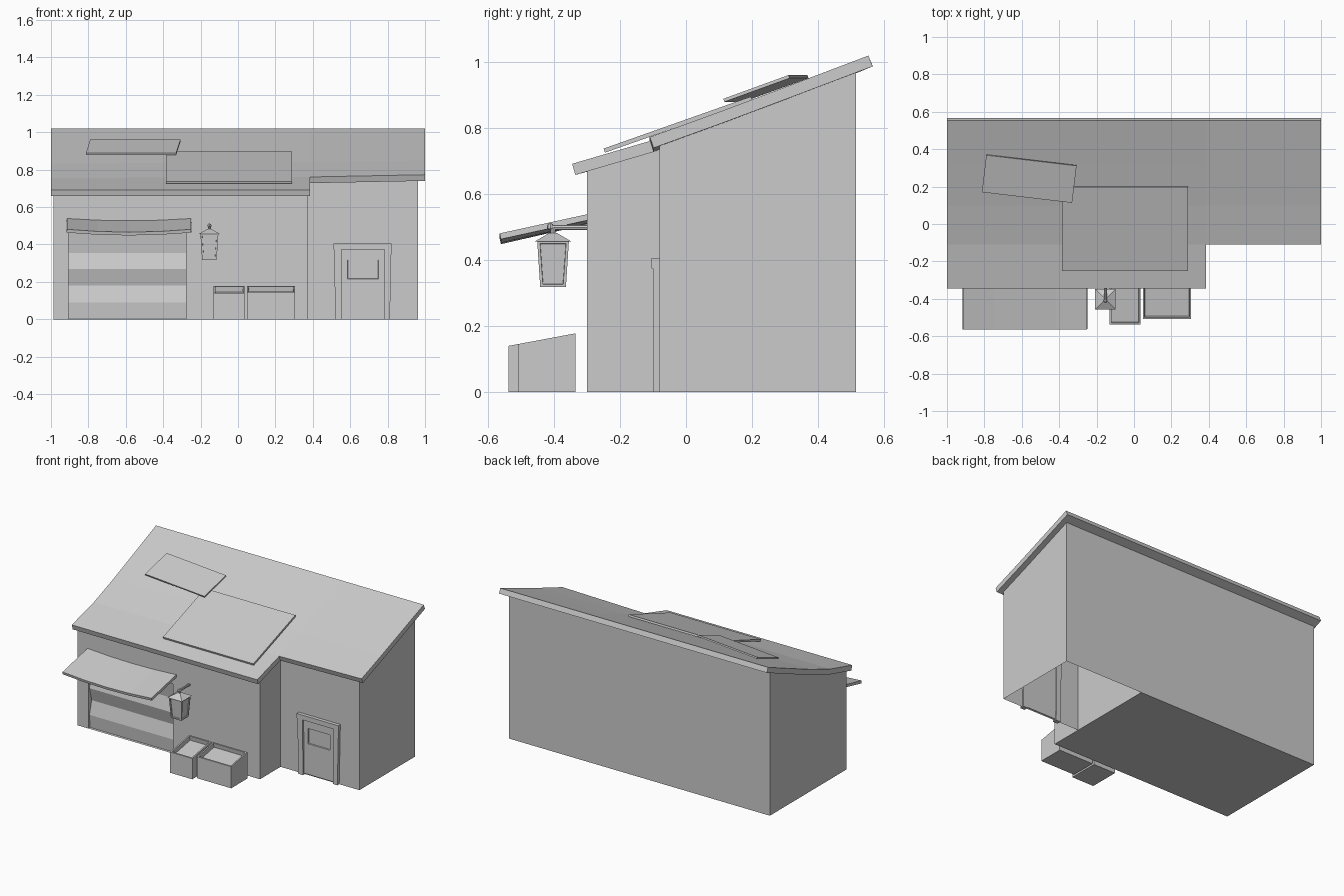
import bpy, bmesh, math
from mathutils import Vector, Matrix

if "Cube" in bpy.data.objects:
    bpy.data.objects.remove(bpy.data.objects["Cube"])


def add(name, bm):
    bmesh.ops.recalc_face_normals(bm, faces=bm.faces[:])
    me = bpy.data.meshes.new(name)
    bm.to_mesh(me)
    bm.free()
    ob = bpy.data.objects.new(name, me)
    bpy.context.collection.objects.link(ob)
    return ob


def prism_bm(profile, a, b, axis='X'):
    """Extrude a yz profile along x, or an xz profile along y."""
    bm = bmesh.new()
    rings = []
    for t in (a, b):
        rings.append([bm.verts.new((t, p, q) if axis == 'X' else (p, t, q)) for p, q in profile])
    n = len(profile)
    bm.faces.new(rings[0])
    bm.faces.new(rings[1])
    for i in range(n):
        j = (i + 1) % n
        bm.faces.new((rings[0][i], rings[0][j], rings[1][j], rings[1][i]))
    bmesh.ops.recalc_face_normals(bm, faces=bm.faces[:])
    return bm


def prism(name, profile, a, b, axis='X'):
    return add(name, prism_bm(profile, a, b, axis))


def sheet(name, grid, thickness):
    """Grid of points (None = gap) thickened downwards."""
    bm = bmesh.new()
    vs = [[bm.verts.new(p) if p else None for p in row] for row in grid]
    for r0, r1 in zip(vs, vs[1:]):
        for i in range(len(r0) - 1):
            quad = (r0[i], r0[i + 1], r1[i + 1], r1[i])
            if all(quad):
                bm.faces.new(quad)
    me = bpy.data.meshes.new(name)
    bm.to_mesh(me)
    bm.free()
    ob = bpy.data.objects.new(name, me)
    bpy.context.collection.objects.link(ob)
    mod = ob.modifiers.new("thickness", 'SOLIDIFY')
    mod.thickness = thickness
    mod.offset = -1
    return ob


def cone(name, loc, r0, r1, z0, z1, sides=4, turn=math.pi / 4):
    bm = bmesh.new()
    m = Matrix.Translation((loc[0], loc[1], (z0 + z1) / 2)) @ Matrix.Rotation(turn, 4, 'Z')
    bmesh.ops.create_cone(bm, cap_ends=True, segments=sides, radius1=r0, radius2=r1,
                          depth=z1 - z0, matrix=m)
    return name, bm


# Main block: wall profile, with a ribbed garage door stepped back from the front
BACK = [(0.515, 0.968), (0.515, 0)]
front = [(-0.30, 0), (-0.30, 0.672)] + BACK
shutter = [(-0.30, 0), (-0.285, 0.002), (-0.292, 0.09), (-0.268, 0.18), (-0.292, 0.27),
           (-0.268, 0.355), (-0.285, 0.47), (-0.30, 0.47), (-0.30, 0.672)] + BACK
prism("wall_left_pier", front, -0.987, -0.905)
prism("garage_shutter_wall", shutter, -0.905, -0.277)
prism("wall_middle", front, -0.277, 0.374)

# Set-back side block, open underneath
bm = prism_bm([(-0.08, 0), (-0.08, 0.748)] + BACK, 0.374, 0.963)
low = [f for f in bm.faces if all(v.co.z < 0.01 for v in f.verts)]
bmesh.ops.delete(bm, geom=low, context='FACES_ONLY')
add("side_block_walls", bm)

# Sagging lean-to roof with a notch over the side block
ys = (-0.345, -0.11, 0.10, 0.31, 0.553)
z_left = (0.692, 0.755, 0.833, 0.919, 1.02)
z_mid = (0.692, 0.761, 0.838, 0.922, 1.02)
z_right = (None, 0.773, 0.849, 0.928, 1.02)
sheet("roof", [[(x, y, z) if z else None for x, z in ((-1, a), (0.385, b), (1, c))]
               for y, a, b, c in zip(ys, z_left, z_mid, z_right)], 0.035)

# Patches lying on the roof
sheet("roof_patch_large", [[(-0.385, -0.25, 0.738), (0.29, -0.25, 0.738)],
                           [(-0.385, 0.197, 0.896), (0.29, 0.197, 0.896)]], 0.013)
sheet("roof_patch_small", [[(-0.813, 0.17, 0.889), (-0.331, 0.113, 0.889)],
                           [(-0.79, 0.368, 0.961), (-0.307, 0.311, 0.961)]], 0.010)

# Awning, sagging in the middle
grid = []
for y, z, dip in ((-0.565, 0.481, 0.015), (-0.295, 0.54, 0.012)):
    row = []
    for i in range(5):
        t = i / 2 - 1
        row.append((-0.583 + 0.332 * t, y, z - dip * (1 - t * t)))
    grid.append(row)
sheet("awning", grid, 0.018)

# Planter boxes with sloping open tops
for name, x0, x1, yf in (("planter_narrow", -0.13, 0.035, -0.538),
                         ("planter_wide", 0.048, 0.305, -0.508)):
    zf = 0.178 + (yf + 0.335) * 0.187
    bm = prism_bm([(yf, 0), (yf, zf), (-0.335, 0.178), (-0.335, 0)], x0, x1)
    top = [f for f in bm.faces if f.normal.z > 0.5]
    bmesh.ops.inset_region(bm, faces=top, thickness=0.013)
    bmesh.ops.inset_region(bm, faces=top, thickness=0.001, depth=-0.03)
    add(name, bm)

# Lantern: tapered body with sunken panes, cap, finial and wall arm
LX, LY = -0.153, -0.403
R = math.sqrt(2)
name, bm = cone("lantern_body", (LX, LY), 0.039 * R, 0.048 * R, 0.318, 0.458)
bm.normal_update()
panes = [f for f in bm.faces if abs(f.normal.z) < 0.5]
bmesh.ops.inset_individual(bm, faces=panes, thickness=0.012)
bmesh.ops.inset_individual(bm, faces=panes, thickness=0.001, depth=-0.006)
add(name, bm)
add(*cone("lantern_cap", (LX, LY), 0.055 * R, 0.012 * R, 0.457, 0.482))
add(*cone("lantern_stem", (LX, LY), 0.008, 0.008, 0.48, 0.50, 8, 0))
bm = bmesh.new()
bmesh.ops.create_cone(bm, cap_ends=True, segments=8, radius1=0.008, radius2=0.008, depth=0.125,
                      matrix=Matrix.Translation((LX, -0.355, 0.499)) @ Matrix.Rotation(math.pi / 2, 4, 'X'))
add("lantern_arm", bm)
bm = bmesh.new()
bmesh.ops.create_uvsphere(bm, u_segments=8, v_segments=5, radius=0.011,
                          matrix=Matrix.Translation((LX, LY - 0.008, 0.501)))
add("lantern_arm_knob", bm)

# Door frame, splayed slightly outwards at the top
prism("door_jamb_left", [(0.52, 0), (0.555, 0), (0.552, 0.378), (0.514, 0.378)], -0.1, -0.07, 'Y')
prism("door_jamb_right", [(0.78, 0), (0.812, 0), (0.82, 0.378), (0.784, 0.378)], -0.1, -0.07, 'Y')
prism("door_lintel", [(0.511, 0.374), (0.822, 0.374), (0.822, 0.406), (0.511, 0.406)], -0.104, -0.07, 'Y')

# Door leaf with a sunken window
bm = bmesh.new()
loops = []
for y, x0, x1, z0, z1 in ((-0.075, 0.55, 0.788, 0.008, 0.376), (-0.088, 0.55, 0.788, 0.008, 0.376),
                          (-0.088, 0.585, 0.75, 0.215, 0.318), (-0.081, 0.587, 0.748, 0.217, 0.316)):
    loops.append([bm.verts.new((x, y, z)) for x, z in ((x0, z0), (x1, z0), (x1, z1), (x0, z1))])
for a, b in zip(loops, loops[1:]):
    for i in range(4):
        j = (i + 1) % 4
        bm.faces.new((a[i], a[j], b[j], b[i]))
bm.faces.new(loops[0])
bm.faces.new(loops[-1])
add("door_leaf", bm)
